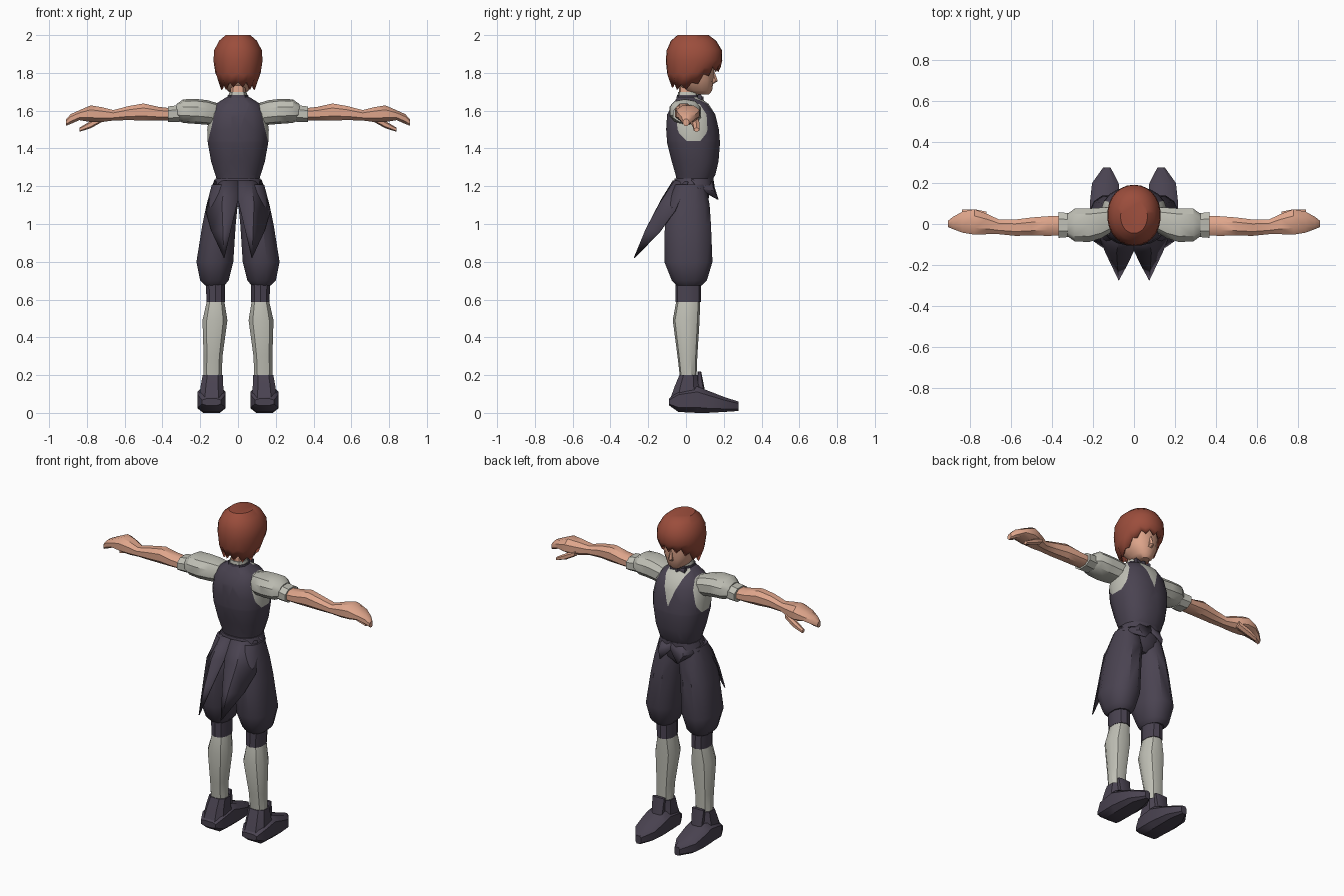
import bpy
import bmesh
import math
from mathutils import Vector

default_cube = bpy.data.objects.get("Cube")
if default_cube:
    bpy.data.objects.remove(default_cube, do_unlink=True)


def make_material(name, color):
    mat = bpy.data.materials.new(name)
    mat.use_nodes = True
    mat.diffuse_color = (*color, 1)
    mat.node_tree.nodes["Principled BSDF"].inputs["Base Color"].default_value = (*color, 1)
    return mat


hair_mat = make_material("auburn hair", (.33, .075, .045))
skin_mat = make_material("skin", (.74, .38, .26))
shirt_mat = make_material("grey linen", (.52, .52, .46))
cloth_mat = make_material("dark plum cloth", (.068, .056, .082))


def finish(name, bm, mats, angle=35):
    """Turn a bmesh into an object, smooth except along sharp edges."""
    bmesh.ops.recalc_face_normals(bm, faces=bm.faces)
    mesh = bpy.data.meshes.new(name)
    bm.to_mesh(mesh)
    bm.free()
    for mat in mats:
        mesh.materials.append(mat)
    mesh.shade_smooth()
    mesh.set_sharp_from_angle(angle=math.radians(angle))
    obj = bpy.data.objects.new(name, mesh)
    bpy.context.collection.objects.link(obj)
    return obj


def section(count, power):
    """Rounded-box outline that fills the range -1 to 1."""
    points = []
    for i in range(count):
        a = math.tau * (i + .5) / count
        c, s = math.cos(a), math.sin(a)
        points.append((math.copysign(abs(c) ** power, c), math.copysign(abs(s) ** power, s)))
    widest = max(abs(p[0]) for p in points)
    tallest = max(abs(p[1]) for p in points)
    return [(u / widest, v / tallest) for u, v in points]


def loft_bmesh(rings, axis="z", side=1, count=10, power=.85, caps=True, tweak=None):
    """Rings are (position, low a, high a, low b, high b) along the axis."""
    bm = bmesh.new()
    loops = []
    for row, (t, a0, a1, b0, b1) in enumerate(rings):
        loop = []
        for i, (u, v) in enumerate(section(count, power)):
            a = (a0 + a1 + u * (a1 - a0)) / 2
            b = (b0 + b1 + v * (b1 - b0)) / 2
            x, y, z = {"z": (a, b, t), "x": (t, a, b), "y": (a, t, b)}[axis]
            if tweak:
                x, y, z = tweak(row, i, x, y, z)
            loop.append(bm.verts.new((x * side, y, z)))
        loops.append(loop)
    for low, high in zip(loops, loops[1:]):
        for i in range(count):
            j = (i + 1) % count
            bm.faces.new((low[i], low[j], high[j], high[i]))
    if caps:
        bm.faces.new(loops[0])
        bm.faces.new(loops[-1])
    return bm


def loft(name, rings, mat, **options):
    return finish(name, loft_bmesh(rings, **options), [mat])


def centred(rows):
    """Expand (z, half width, back, front) into full ring extents."""
    return [(z, -w, w, back, front) for z, w, back, front in rows]


def sheet(name, rows, side, mat):
    """Thin cloth panel from rows of points; short rows taper to a tip."""
    bm = bmesh.new()
    grid = [[bm.verts.new((x * side, y, z)) for x, y, z in row] for row in rows]
    for top, low in zip(grid, grid[1:]):
        for i in range(len(top) - 1):
            if len(low) == 1:
                bm.faces.new((top[i], top[i + 1], low[0]))
            else:
                bm.faces.new((top[i], top[i + 1], low[i + 1], low[i]))
    obj = finish(name, bm, [mat])
    thick = obj.modifiers.new("cloth thickness", "SOLIDIFY")
    thick.thickness = .006
    return obj


# Torso: vest with shirt showing at the armholes and neckline
torso = loft_bmesh(centred([
    (1.235, .112, -.05, .14), (1.26, .12, -.055, .155), (1.33, .142, -.075, .172),
    (1.43, .16, -.1, .18), (1.5, .163, -.105, .174), (1.58, .15, -.1, .155),
    (1.635, .12, -.07, .12), (1.672, .06, -.045, .07)]), count=20, power=.85)
neck_low, neck_high = Vector((0, 0, 1.47)), Vector((.06, 0, 1.64))
arm_low, arm_high = Vector((.158, 0, 1.44)), Vector((.108, 0, 1.65))


def cut_normal(low, high, side):
    d = high - low
    return Vector((d.z * side, 0, -d.x))


def cut(point, normal):
    geom = torso.verts[:] + torso.edges[:] + torso.faces[:]
    bmesh.ops.bisect_plane(torso, geom=geom, plane_co=point, plane_no=normal)


for side in (1, -1):
    cut(neck_low, cut_normal(neck_low, neck_high, side))
    cut(Vector((arm_low.x * side, 0, arm_low.z)), cut_normal(arm_low, arm_high, side))
cut(arm_low, Vector((0, 0, 1)))
for face in torso.faces:
    c = face.calc_center_median()
    p = Vector((abs(c.x), 0, c.z))
    in_neck = c.y > .05 and (p - neck_low).dot(cut_normal(neck_low, neck_high, 1)) < 0
    in_arm = c.z > arm_low.z and (p - arm_low).dot(cut_normal(arm_low, arm_high, 1)) > 0
    face.material_index = int(in_neck or in_arm)
finish("vest_and_shirt", torso, [cloth_mat, shirt_mat])

# Neck, collar and tie
loft("neck", centred([(1.63, .042, -.04, .05), (1.75, .04, -.035, .055)]), skin_mat)
loft("collar", centred([(1.65, .055, -.048, .07), (1.7, .045, -.042, .058)]), shirt_mat)
loft("neck_band", centred([(1.668, .056, -.05, .07), (1.682, .054, -.048, .068)]), cloth_mat)
loft("tie_knot", centred([(1.645, .012, .07, .095), (1.675, .012, .065, .092)]), cloth_mat, count=8)

# Head and nose
loft("head", centred([
    (1.685, .025, .05, .12), (1.705, .055, -.01, .138), (1.76, .085, -.06, .146),
    (1.82, .1, -.08, .148), (1.92, .1, -.08, .14)]), skin_mat, count=14)
loft("nose", centred([(1.742, .015, .11, .145), (1.756, .012, .11, .168),
                      (1.81, .006, .11, .15)]), skin_mat, count=6)


# Hair cap with a jagged hem, longest at the sides and nape
def hem(row, i, x, y, z):
    if row < 2:
        front = max(0, min(1, (y - .02) / .13))
        jag = .018 if i % 2 else -.012
        bottom = 1.722 + .095 * front + jag
        z = bottom if row == 0 else (bottom + 1.86) / 2
        if y < -.05 and row == 0:
            z += .012
    return x, y, z


hair_rings = centred([
    (1.72, .094, -.078, .172), (1.79, .12, -.1, .184), (1.865, .13, -.107, .192),
    (1.92, .126, -.102, .19), (1.97, .1, -.08, .16), (2, .065, -.045, .12)])
hair = loft_bmesh(hair_rings, count=26, power=.95, caps=False, tweak=hem)
bmesh.ops.holes_fill(hair, edges=[e for e in hair.edges if all(v.co.z > 1.99 for v in e.verts)])
hair_obj = finish("hair", hair, [hair_mat], 40)
hair_obj.modifiers.new("hair thickness", "SOLIDIFY").thickness = .01

# Hips and waistband
loft("hips", centred([(1.09, .07, -.08, .09), (1.13, .13, -.095, .12),
                      (1.22, .125, -.055, .125)]), cloth_mat, count=14)
loft("waistband", centred([(1.205, .13, -.064, .145), (1.242, .118, -.06, .145)]),
     cloth_mat, count=16)

for side, label in ((1, "left_"), (-1, "right_")):
    # Bow half
    loft(label + "tie_wing", [(.005, .07, .085, 1.652, 1.668), (.05, .06, .085, 1.635, 1.685)],
         cloth_mat, axis="x", side=side, count=8, power=.6)

    # Puffed sleeve with cuff
    loft(label + "sleeve", [
        (.11, -.04, .08, 1.52, 1.64), (.16, -.07, .08, 1.525, 1.655), (.22, -.088, .076, 1.53, 1.662),
        (.29, -.085, .075, 1.535, 1.66), (.325, -.06, .05, 1.55, 1.635)],
         shirt_mat, axis="x", side=side)
    loft(label + "cuff", [(.31, -.063, .052, 1.54, 1.63), (.37, -.068, .058, 1.54, 1.622)],
         shirt_mat, axis="x", side=side, count=8)

    # Bare arm flowing into a drooping hand
    loft(label + "arm", [
        (.33, -.055, .04, 1.55, 1.61), (.42, -.058, .038, 1.548, 1.62), (.5, -.056, .032, 1.548, 1.638),
        (.58, -.058, .022, 1.55, 1.624), (.66, -.05, .022, 1.548, 1.603), (.72, -.05, .05, 1.54, 1.618),
        (.78, -.052, .072, 1.54, 1.628), (.84, -.042, .06, 1.55, 1.602), (.885, -.025, .035, 1.53, 1.582),
        (.91, -.015, .015, 1.52, 1.555)], skin_mat, axis="x", side=side, count=8)
    loft(label + "thumb", [
        (.72, .015, .06, 1.54, 1.575), (.78, .035, .072, 1.507, 1.545),
        (.84, .042, .07, 1.488, 1.51)], skin_mat, axis="x", side=side, count=6)

    # Ballooned breeches leg and knee band
    loft(label + "breeches_leg", [
        (.675, .072, .175, -.05, .085), (.7, .05, .2, -.075, .11), (.8, .025, .22, -.115, .14),
        (1, .012, .188, -.112, .132), (1.1, .002, .167, -.1, .125), (1.21, .005, .138, -.055, .105)],
         cloth_mat, side=side, count=12)
    loft(label + "knee_band", [(.588, .07, .167, -.055, .08), (.7, .07, .17, -.055, .08)],
         cloth_mat, side=side)

    # Stocking
    loft(label + "stocking", [
        (.17, .087, .182, -.03, .055), (.3, .082, .182, -.045, .06), (.49, .056, .188, -.07, .072),
        (.6, .074, .163, -.05, .075)], shirt_mat, side=side)

    # Shoe: ankle, foot and upright tongue
    loft(label + "shoe_ankle", [(.07, .07, .208, -.085, .1), (.14, .078, .198, -.06, .07),
                                (.2, .08, .187, -.035, .06)], cloth_mat, side=side, count=8, power=.7)
    loft(label + "shoe_foot", [
        (-.09, .09, .19, .04, .075), (-.04, .066, .214, .005, .12), (.06, .066, .215, 0, .14),
        (.11, .066, .215, 0, .12), (.2, .075, .205, .005, .085), (.277, .115, .15, .01, .06)],
         cloth_mat, axis="y", side=side, count=8, power=.6)
    loft(label + "shoe_tongue", [(.12, .1, .17, .055, .1), (.22, .095, .175, .062, .08)],
         cloth_mat, side=side, count=8, power=.5)

    # Pointed coat tail behind, short pointed flap in front
    sheet(label + "coat_tail", [
        [(0, -.07, 1.23), (.07, -.06, 1.23), (.127, .01, 1.225)],
        [(0, -.132, 1.13), (.085, -.14, 1.11), (.172, -.06, 1.07)],
        [(.035, -.205, .98), (.08, -.215, .97), (.14, -.14, .96)],
        [(.075, -.277, .82)]], side, cloth_mat)
    sheet(label + "front_flap", [
        [(0, .146, 1.235), (.07, .13, 1.235), (.125, .03, 1.235)],
        [(0, .152, 1.195), (.085, .15, 1.175), (.14, .065, 1.19)],
        [(.06, .172, 1.13)]], side, cloth_mat)
